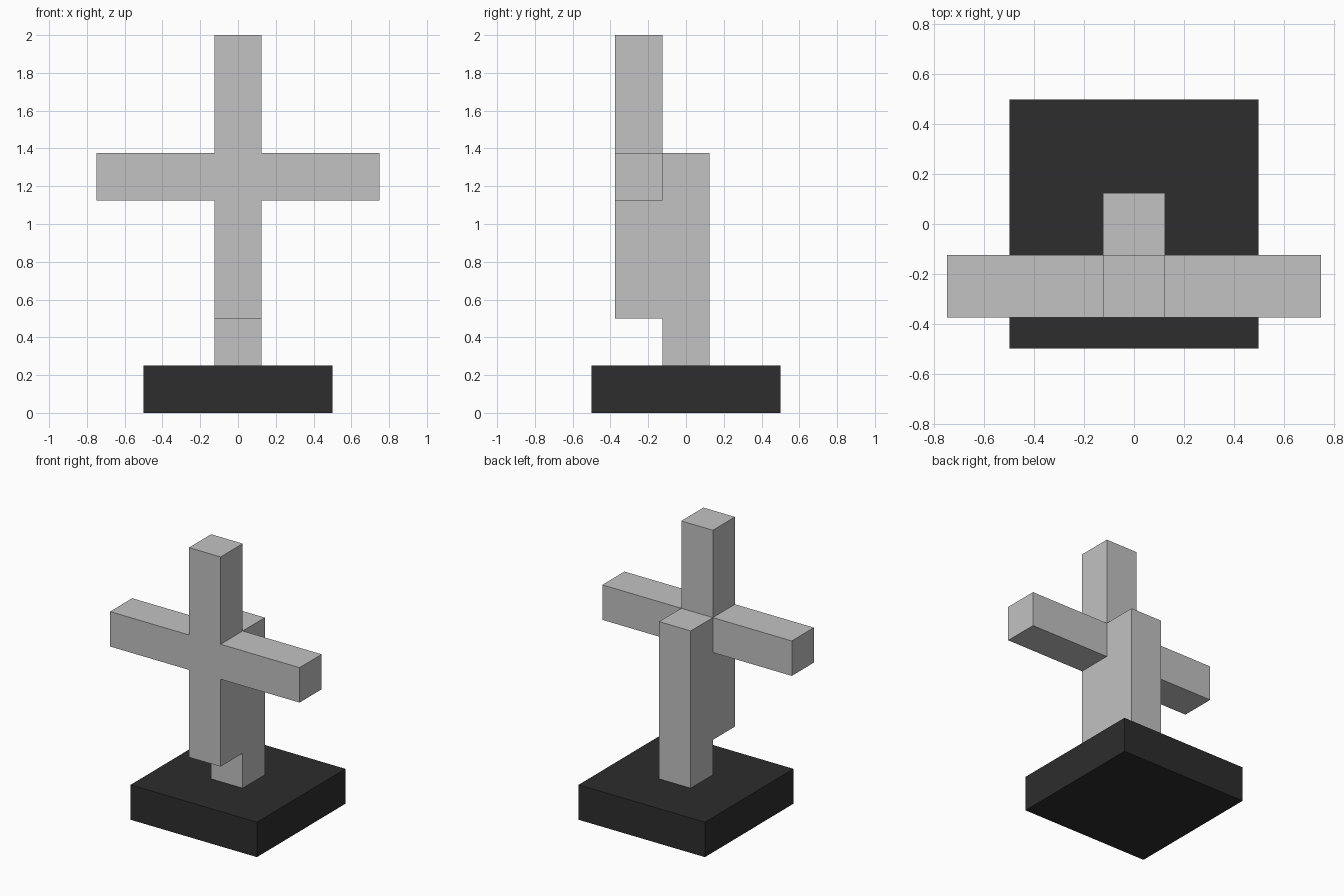
import bpy, bmesh, math
from mathutils import Vector

if "Cube" in bpy.data.objects:
    bpy.data.objects.remove(bpy.data.objects["Cube"], do_unlink=True)


def make_material(name, rgb):
    mat = bpy.data.materials.new(name)
    mat.use_nodes = True
    colour = (*rgb, 1.0)
    mat.diffuse_color = colour
    mat.node_tree.nodes["Principled BSDF"].inputs["Base Color"].default_value = colour
    return mat


def finish(bm, name, mat):
    bmesh.ops.recalc_face_normals(bm, faces=bm.faces[:])
    mesh = bpy.data.meshes.new(name)
    bm.to_mesh(mesh)
    bm.free()
    mesh.materials.append(mat)
    obj = bpy.data.objects.new(name, mesh)
    bpy.context.collection.objects.link(obj)
    return obj


light_grey = make_material("light grey", (0.54, 0.54, 0.54))
charcoal = make_material("charcoal", (0.026, 0.026, 0.026))

# Square base slab
bm = bmesh.new()
bmesh.ops.create_cube(bm, size=1.0)
bmesh.ops.scale(bm, vec=(1.0, 1.0, 0.25), verts=bm.verts[:])
bmesh.ops.translate(bm, vec=(0, 0, 0.125), verts=bm.verts[:])
finish(bm, "base", charcoal)

# Side profile (y, z) of the cross and its rear post, split where the arms leave it
W = 0.125
F, M, B = -0.375, -0.125, 0.125
ARM_LOW, ARM_HIGH = 1.125, 1.375
upper = [(F, ARM_HIGH), (M, ARM_HIGH), (M, 2.0), (F, 2.0)]
arm = [(F, ARM_LOW), (M, ARM_LOW), (M, ARM_HIGH), (F, ARM_HIGH)]
lower = [(F, 0.5), (M, 0.5), (M, 0.25), (B, 0.25), (B, ARM_HIGH),
         (M, ARM_HIGH), (M, ARM_LOW), (F, ARM_LOW)]

bm = bmesh.new()
for outline in (upper, arm, lower):
    bm.faces.new([bm.verts.new((-W, y, z)) for y, z in outline])
bmesh.ops.remove_doubles(bm, verts=bm.verts[:], dist=1e-4)


def extrude(faces, offset):
    result = bmesh.ops.extrude_face_region(bm, geom=faces)
    moved = [g for g in result["geom"] if isinstance(g, bmesh.types.BMVert)]
    bmesh.ops.translate(bm, vec=offset, verts=moved)


# Upright and post thickness
extrude(bm.faces[:], (2 * W, 0, 0))
bmesh.ops.recalc_face_normals(bm, faces=bm.faces[:])

# Arms grown from the square patch on each side
for side in (-1, 1):
    centre = Vector((side * W, (F + M) / 2, (ARM_LOW + ARM_HIGH) / 2))
    patch = min(bm.faces, key=lambda f: (f.calc_center_median() - centre).length)
    extrude([patch], (side * 0.625, 0, 0))
    if patch.is_valid:
        bm.faces.remove(patch)

# Merge coplanar faces into clean flat sides
bmesh.ops.recalc_face_normals(bm, faces=bm.faces[:])
bmesh.ops.dissolve_limit(bm, angle_limit=math.radians(1),
                         verts=bm.verts[:], edges=bm.edges[:])
finish(bm, "cross_with_post", light_grey)
